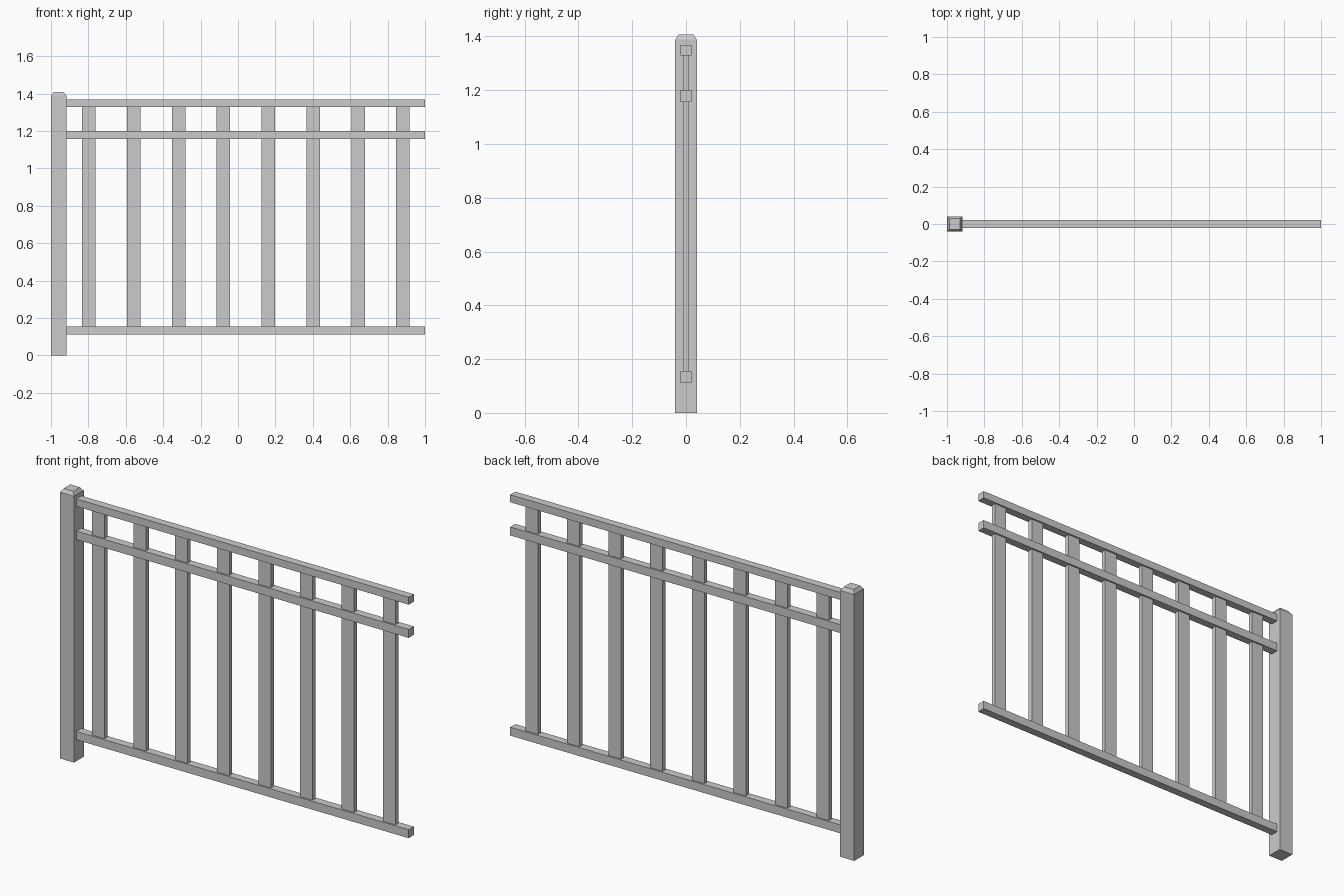
import bpy, bmesh

if "Cube" in bpy.data.objects:
    bpy.data.objects.remove(bpy.data.objects["Cube"])

def box(name, x0, x1, y0, y1, z0, z1):
    bm = bmesh.new()
    bmesh.ops.create_cube(bm, size=1)
    for v in bm.verts:
        v.co.x = x1 if v.co.x > 0 else x0
        v.co.y = y1 if v.co.y > 0 else y0
        v.co.z = z1 if v.co.z > 0 else z0
    mesh = bpy.data.meshes.new(name)
    bm.to_mesh(mesh)
    bm.free()
    obj = bpy.data.objects.new(name, mesh)
    bpy.context.collection.objects.link(obj)
    return obj

# End post with a chamfered cap
HALF = 0.041
CX = -1 + HALF
box("post", -1, CX + HALF, -HALF, HALF, 0, 1.389)
cap = box("post_cap", CX - 0.039, CX + 0.039, -0.039, 0.039, 1.389, 1.407)
for v in cap.data.vertices:
    if v.co.z > 1.4:
        v.co.x = CX + (v.co.x - CX) * 0.72
        v.co.y *= 0.72

# Horizontal rails running from the post to the open end
for name, z0, z1 in (("bottom_rail", 0.111, 0.155),
                     ("middle_rail", 1.156, 1.200),
                     ("top_rail", 1.329, 1.368)):
    box(name, CX + HALF, 1, -0.021, 0.021, z0, z1)

# Evenly spaced upright slats, passing through the middle rail
for i in range(8):
    x = -0.798 + i * 0.24
    box(f"slat_{i + 1}", x - 0.036, x + 0.036, -0.012, 0.012, 0.155, 1.329)
